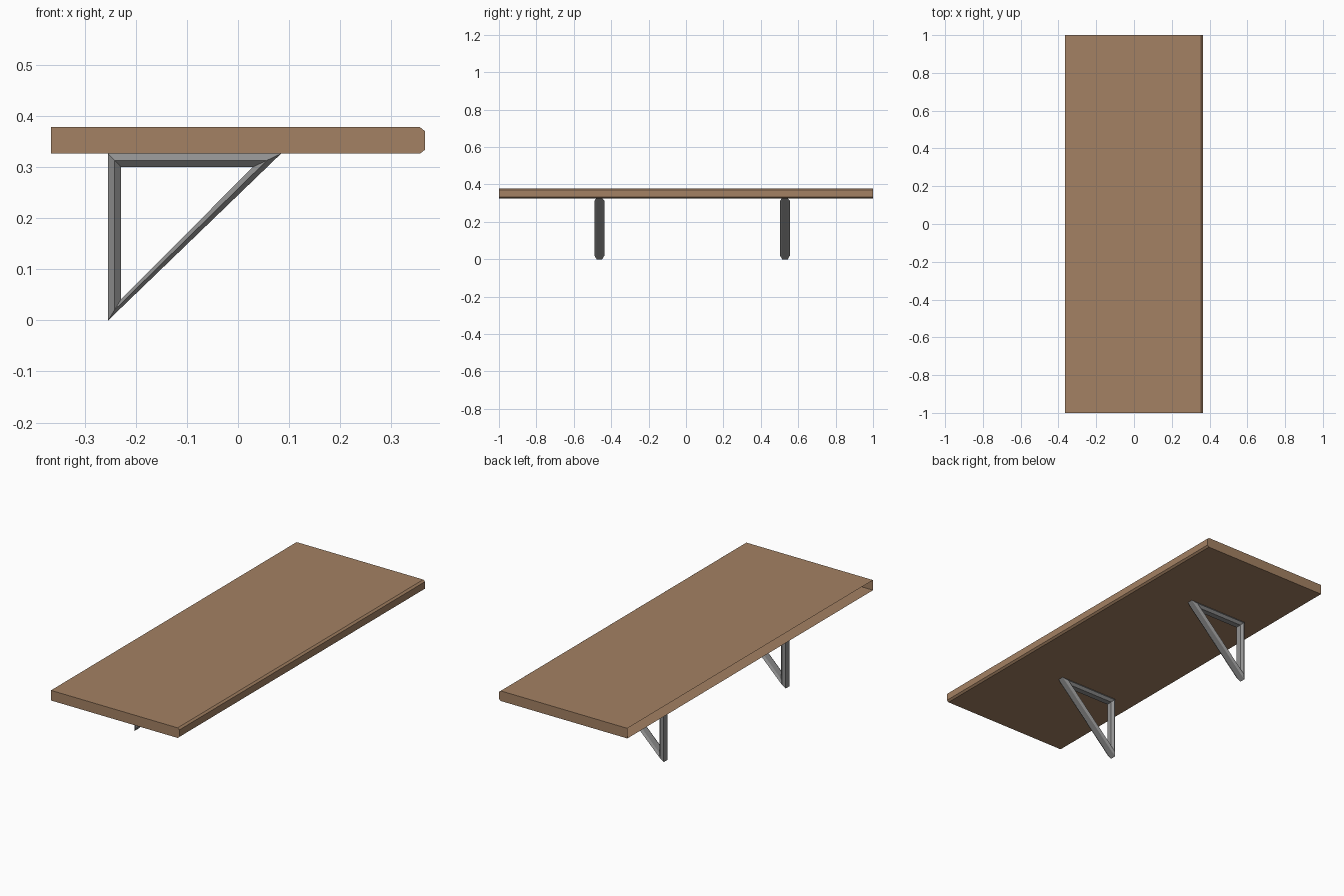
import bpy, bmesh

if "Cube" in bpy.data.objects:
    bpy.data.objects.remove(bpy.data.objects["Cube"])


def material(name, rgb):
    m = bpy.data.materials.new(name)
    m.diffuse_color = (*rgb, 1.0)
    m.use_nodes = True
    m.node_tree.nodes["Principled BSDF"].inputs["Base Color"].default_value = m.diffuse_color
    return m


wood = material("brown wood", (0.37, 0.22, 0.125))
metal = material("grey metal", (0.29, 0.29, 0.29))


def finish(bm, name, mat):
    me = bpy.data.meshes.new(name)
    bm.to_mesh(me)
    bm.free()
    me.materials.append(mat)
    ob = bpy.data.objects.new(name, me)
    bpy.context.collection.objects.link(ob)
    return ob


# Shelf board: chamfered profile swept along y, wall side (-x) left open
profile = [(-0.366, 0.326), (0.356, 0.326), (0.366, 0.334),
           (0.366, 0.370), (0.356, 0.378), (-0.366, 0.378)]
bm = bmesh.new()
near = [bm.verts.new((x, -1, z)) for x, z in profile]
far = [bm.verts.new((x, 1, z)) for x, z in profile]
bm.faces.new(near)
bm.faces.new(far[::-1])
for i in range(len(profile) - 1):
    bm.faces.new((near[i], far[i], far[i + 1], near[i + 1]))
finish(bm, "shelf_board", wood)

# Triangular brackets: flattened hexagonal section lofted round three corners
outer = [(-0.254, 0.0), (0.084, 0.326), (-0.254, 0.326)]
inner = [(-0.229, 0.041), (0.029, 0.300), (-0.229, 0.300)]
section = [(0, -0.015), (0.5, -0.027), (1, -0.015),
           (1, 0.015), (0.5, 0.027), (0, 0.015)]  # outer-to-inner blend, y


def bracket(name, y):
    bm = bmesh.new()
    rings = [[bm.verts.new((ox + (ix - ox) * t, y + dy, oz + (iz - oz) * t))
              for t, dy in section]
             for (ox, oz), (ix, iz) in zip(outer, inner)]
    for i in range(3):
        a, b = rings[i], rings[(i + 1) % 3]
        for j in range(6):
            k = (j + 1) % 6
            bm.faces.new((a[j], b[j], b[k], a[k]))
    bmesh.ops.recalc_face_normals(bm, faces=bm.faces[:])
    return finish(bm, name, metal)


bracket("front_bracket", -0.463)
bracket("back_bracket", 0.529)
